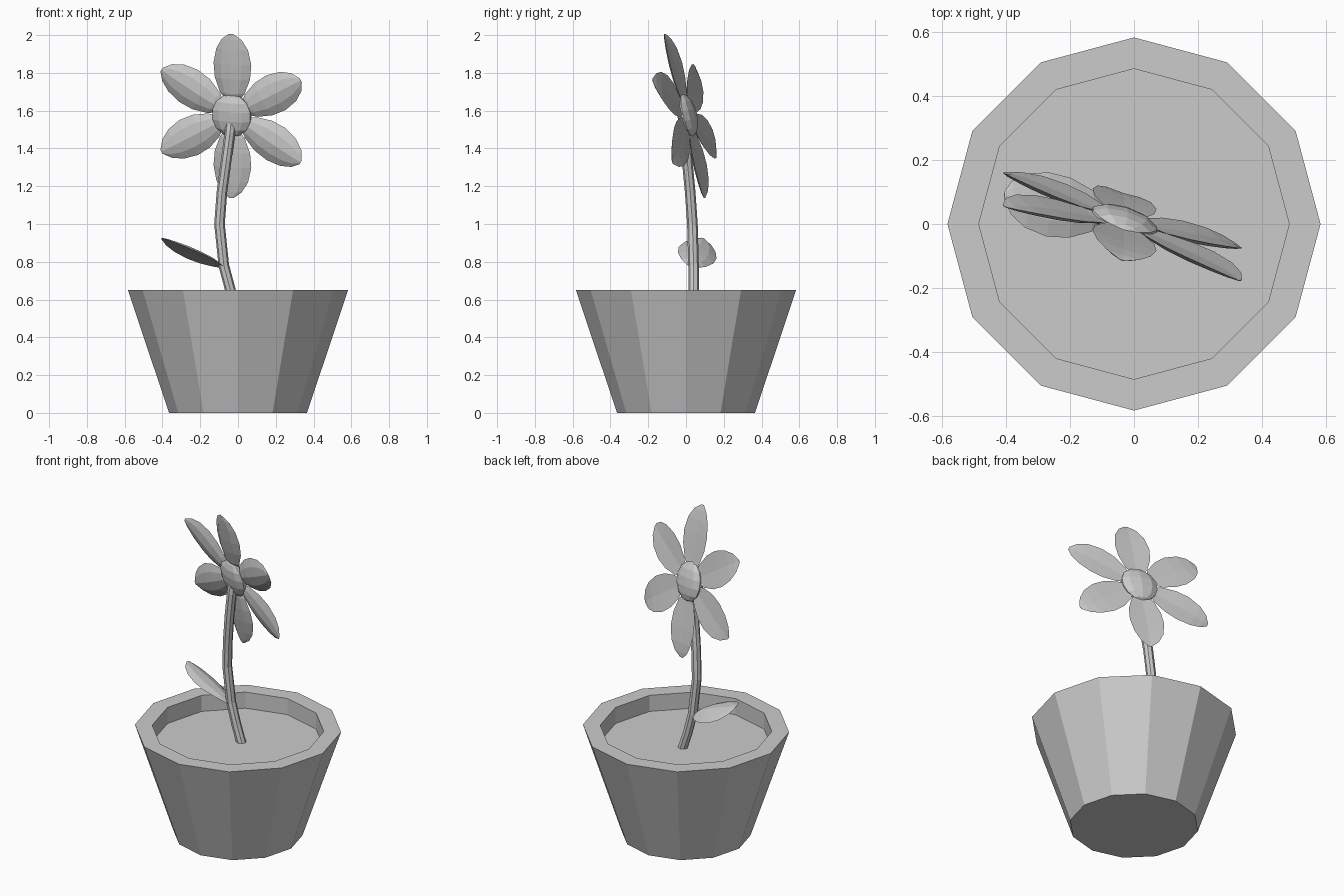
import bpy, bmesh, math
from mathutils import Vector, Matrix

if "Cube" in bpy.data.objects:
    bpy.data.objects.remove(bpy.data.objects["Cube"])


def add_object(name, bm, matrix=None):
    if matrix:
        bm.transform(matrix)
    bmesh.ops.recalc_face_normals(bm, faces=bm.faces)
    mesh = bpy.data.meshes.new(name)
    bm.to_mesh(mesh)
    bm.free()
    obj = bpy.data.objects.new(name, mesh)
    bpy.context.collection.objects.link(obj)
    return obj


def frame(origin, x_axis, y_axis):
    """Matrix with the given length axis and an orthogonalised width axis."""
    y = Vector(y_axis).normalized()
    x = Vector(x_axis)
    x = (x - y * x.dot(y)).normalized()
    m = Matrix((x, y, x.cross(y))).transposed().to_4x4()
    m.translation = origin
    return m


def loft(bm, rings):
    loops = [[bm.verts.new(p) for p in ring] for ring in rings]
    for a, b in zip(loops, loops[1:]):
        n = len(a)
        for i in range(n):
            bm.faces.new((a[i], a[(i + 1) % n], b[(i + 1) % n], b[i]))
    bm.faces.new(loops[0])
    bm.faces.new(loops[-1])


def petal(name, matrix):
    # Sections: distance along the petal, half width, lift
    sections = [(0.06, 0.02, 0.0), (0.12, 0.068, 0.002), (0.20, 0.098, 0.0),
                (0.28, 0.105, 0.0), (0.36, 0.088, 0.004), (0.415, 0.055, 0.012),
                (0.447, 0.012, 0.022)]
    # Cross-section: rounded outside, shallow fold inside
    section = [(-1, 0), (-0.55, 0.022), (0, 0.032), (0.55, 0.022), (1, 0), (0, 0.006)]
    rings = []
    for r, w, lift in sections:
        k = w / 0.105
        rings.append([(a * w, r, lift - 0.008 + h * k) for a, h in section])
    bm = bmesh.new()
    loft(bm, rings)
    return add_object(name, bm, matrix)


# Pot with a thick rim and a sunken soil surface
bm = bmesh.new()
loft(bm, [[(r * math.cos(math.radians(30 * i)), r * math.sin(math.radians(30 * i)), z)
           for i in range(12)]
          for r, z in ((0.365, 0), (0.583, 0.65), (0.485, 0.65), (0.485, 0.55))])
add_object("pot", bm)

# Bent stem
points = [(0, 0.04, 0.53), (-0.04, 0.04, 0.65), (-0.075, 0.04, 0.78), (-0.098, 0.034, 1.0),
          (-0.085, 0.022, 1.17), (-0.062, 0.006, 1.34), (-0.043, 0.0, 1.48), (-0.035, 0.008, 1.57)]
curve = bpy.data.curves.new("stem", 'CURVE')
curve.dimensions = '3D'
curve.bevel_depth = 0.028
curve.bevel_resolution = 2
curve.use_fill_caps = True
spline = curve.splines.new('POLY')
spline.points.add(len(points) - 1)
for sp, co in zip(spline.points, points):
    sp.co = (*co, 1)
spline.use_smooth = False
bpy.context.collection.objects.link(bpy.data.objects.new("stem", curve))

# Flower: squashed centre and six petals around it
head = frame((-0.032, 0.006, 1.575), (0.953, -0.303, -0.06), (0, -0.235, 0.972))
bm = bmesh.new()
bmesh.ops.create_uvsphere(bm, u_segments=10, v_segments=7, radius=1)
bm.transform(Matrix.Rotation(math.radians(-90), 4, 'X'))
add_object("flower_centre", bm, head @ Matrix.Diagonal((0.113, 0.116, 0.042, 1)))
for i in range(6):
    petal(f"petal_{i + 1}", head @ Matrix.Rotation(math.radians(60 * i), 4, 'Z'))

# Leaf: same shape as a petal, cupped upwards
direction = Vector((-0.33, 0.05, 0.13)).normalized()
base = Vector((-0.08, 0.035, 0.78)) - direction * 0.06
petal("leaf", frame(base, (0, 0.95, -0.28), direction) @ Matrix.Diagonal((1, 0.94, 1, 1)))
